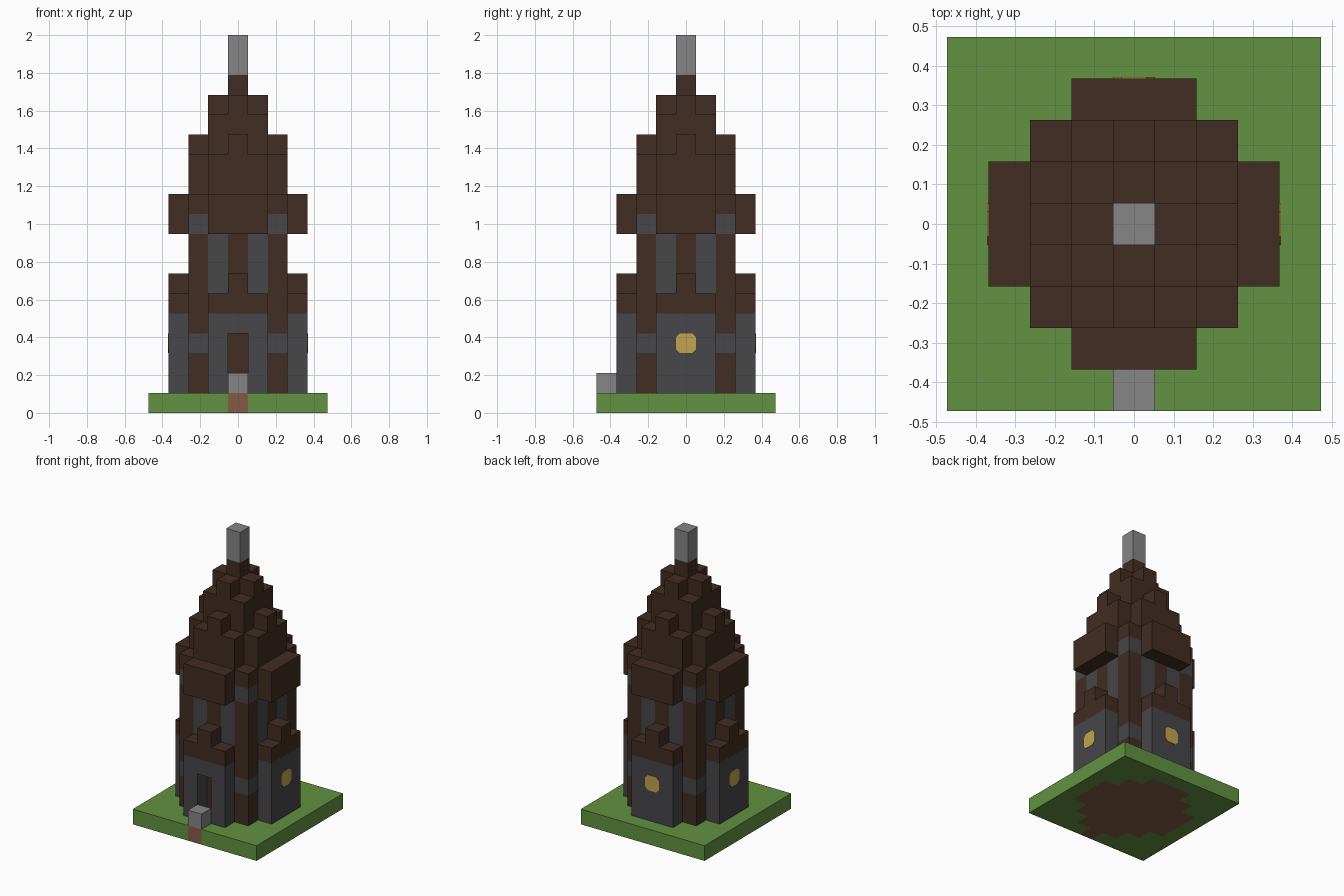
import bpy, bmesh
from math import pi
from mathutils import Matrix, Vector

U = 2 / 19  # edge of one building block

cube = bpy.data.objects.get("Cube")
if cube:
    bpy.data.objects.remove(cube)


def linear(c):
    c /= 255
    return c / 12.92 if c <= 0.04045 else ((c + 0.055) / 1.055) ** 2.4


def material(name, r, g, b):
    m = bpy.data.materials.new(name)
    m.use_nodes = True
    colour = (linear(r), linear(g), linear(b), 1)
    m.diffuse_color = colour
    m.node_tree.nodes["Principled BSDF"].inputs["Base Color"].default_value = colour
    return m


grass = material("grass green", 98, 146, 65)
dirt = material("dirt brown", 130, 92, 70)
wood = material("dark wood", 66, 45, 35)
slate = material("dark slate", 71, 71, 74)
stone = material("light stone", 134, 134, 134)
glow = material("window yellow", 194, 164, 80)


def finish(name, bm, *mats):
    bmesh.ops.recalc_face_normals(bm, faces=bm.faces)
    me = bpy.data.meshes.new(name)
    bm.to_mesh(me)
    bm.free()
    for m in mats:
        me.materials.append(m)
    ob = bpy.data.objects.new(name, me)
    bpy.context.collection.objects.link(ob)
    return ob


def box(name, x, y, z, mat, turn=0):
    """Box given by block ranges, turned about the tower axis in quarter turns."""
    lo, hi = Vector((x[0], y[0], z[0])), Vector((x[1], y[1], z[1]))
    bm = bmesh.new()
    place = (Matrix.Rotation(turn * pi / 2, 4, 'Z') @ Matrix.Scale(U, 4)
             @ Matrix.Translation((lo + hi) / 2) @ Matrix.Diagonal((*(hi - lo), 1)))
    bmesh.ops.create_cube(bm, size=1, matrix=place)
    return finish(name, bm, mat)


def window(name, turn):
    """Thin lit pane with clipped corners."""
    bm = bmesh.new()
    a, b = 0.5, 0.3
    rim = [(a, b), (b, a), (-b, a), (-a, b), (-a, -b), (-b, -a), (b, -a), (a, -b)]
    face = bm.faces.new([bm.verts.new((p, -3.5, 3.5 + q)) for p, q in rim])
    out = bmesh.ops.extrude_face_region(bm, geom=[face])["geom"]
    bmesh.ops.translate(bm, vec=(0, -0.03, 0),
                        verts=[v for v in out if isinstance(v, bmesh.types.BMVert)])
    bm.transform(Matrix.Rotation(turn * pi / 2, 4, 'Z') @ Matrix.Scale(U, 4))
    finish(name, bm, glow)


# Lawn slab with the dirt footprint beneath and the dirt block under the step
bm = bmesh.new()
bmesh.ops.create_grid(bm, x_segments=9, y_segments=9, size=4.5)
top = bmesh.ops.extrude_face_region(bm, geom=bm.faces[:], use_keep_orig=True)["geom"]
bmesh.ops.translate(bm, vec=(0, 0, 1), verts=[v for v in top if isinstance(v, bmesh.types.BMVert)])
for f in bm.faces:
    c = f.calc_center_median()
    x, y = abs(c.x), abs(c.y)
    footprint = c.z < 0.1 and max(x, y) < 3.5 and x + y < 4.5
    path = c.z < 0.9 and x < 0.4 and c.y < -3.5
    f.material_index = 1 if footprint or path else 0
bm.transform(Matrix.Scale(U, 4))
finish("lawn", bm, grass, dirt)

# Front step and recessed door
box("front_step", (-.5, .5), (-4.5, -3.5), (1, 2), stone)
box("door", (-.5, .5), (-2.5, -2), (1, 4), wood)

WIDE, MID = (-1.5, 1.5), (-.5, .5)
OUTER, INNER = (-3.5, -2.5), (-2.5, -1.5)

for turn, side in enumerate(("front", "left", "back", "right")):
    def part(name, x, y, z, mat):
        box(f"{side}_{name}", x, y, z, mat, turn)

    # Projecting lower wing, open for the door at the front
    if side == "front":
        for jamb, x in (("right", (-1.5, -.5)), ("left", (.5, 1.5))):
            part(f"{jamb}_door_jamb", x, OUTER, (1, 4), slate)
        part("door_lintel", WIDE, OUTER, (4, 5), slate)
    else:
        part("wing_wall", WIDE, OUTER, (1, 5), slate)
        window(f"{side}_window", turn)
    part("wing_roof", WIDE, OUTER, (5, 6), wood)
    part("wing_crest", MID, OUTER, (6, 7), wood)

    # Upper wall: two slate panels beside a timber post
    for n, x in enumerate(((-1.5, -.5), (.5, 1.5))):
        part(f"upper_panel_{n + 1}", x, INNER, (6, 9), slate)
    part("upper_post", MID, INNER, (6, 9), wood)

    # Corner post in bands of timber and slate
    for z, mat in (((1, 3), wood), ((3, 4), slate), ((4, 9), wood),
                   ((9, 10), slate), ((10, 11), wood)):
        part(f"corner_post_{z[0]}", (1.5, 2.5), INNER, z, mat)

    # Stepped roof
    part("eave", WIDE, OUTER, (9, 11), wood)
    part("lower_roof", WIDE, INNER, (9, 13), wood)
    part("lower_roof_crest", MID, INNER, (13, 14), wood)
    part("upper_roof_crest", MID, (-1.5, -.5), (15, 16), wood)

# Roof core, spire and finial
box("upper_roof", WIDE, WIDE, (9, 15), wood)
box("spire", MID, MID, (15, 17), wood)
box("finial", MID, MID, (17, 19), stone)
